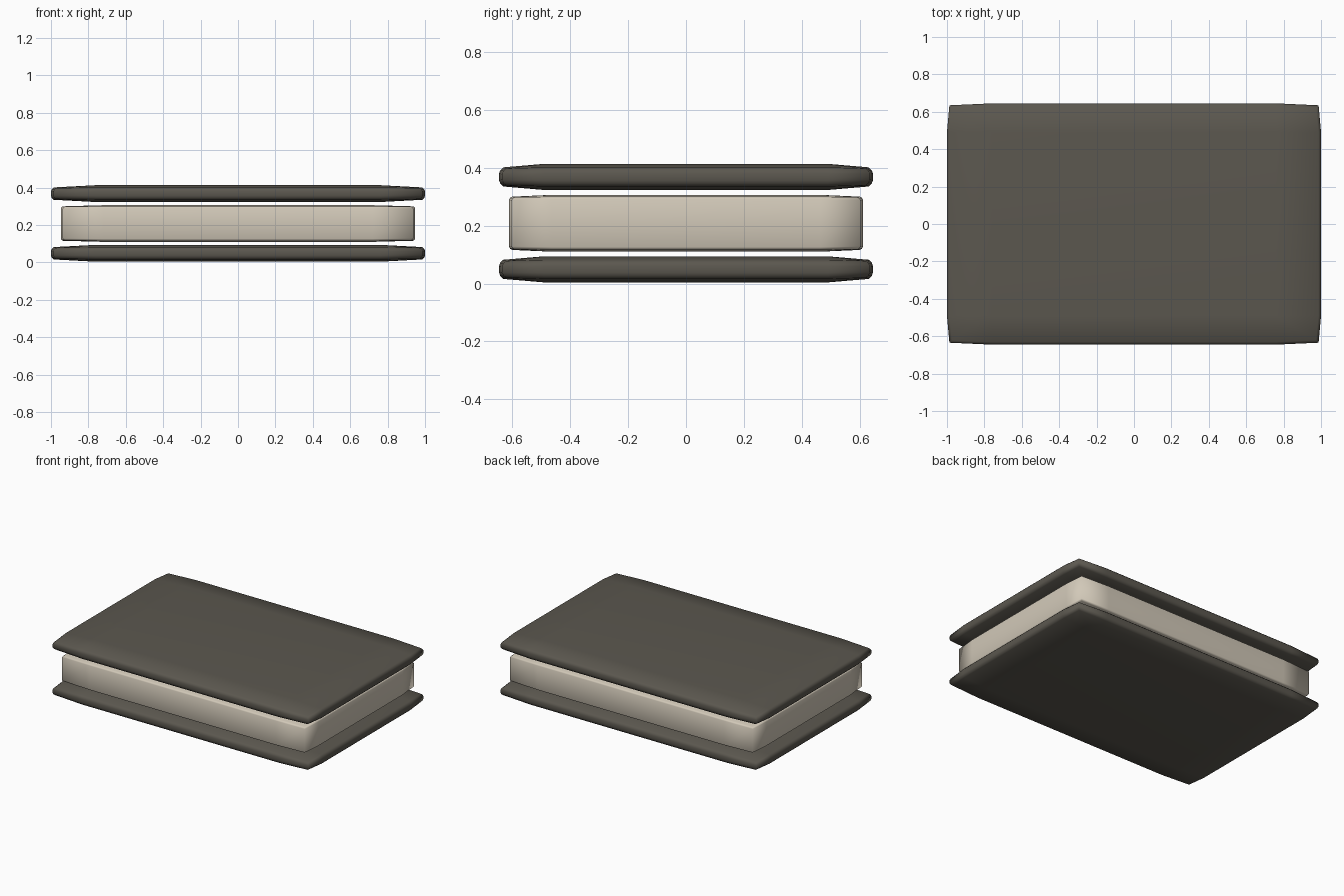
import bpy, bmesh

if "Cube" in bpy.data.objects:
    bpy.data.objects.remove(bpy.data.objects["Cube"])


def material(name, color):
    m = bpy.data.materials.new(name)
    m.diffuse_color = (*color, 1)
    m.use_nodes = True
    m.node_tree.nodes["Principled BSDF"].inputs["Base Color"].default_value = m.diffuse_color
    return m


def outline(x, y, fx, fy, inset):
    # rectangle with long flat sides that pull in slightly at the corners
    cx, cy = x - inset, y - inset * 0.8
    quarter = [(x, fy), (cx, cy), (fx, y)]
    pts = list(quarter)
    pts += [(-a, b) for a, b in reversed(quarter)]
    pts += [(-a, -b) for a, b in quarter]
    pts += [(a, -b) for a, b in reversed(quarter)]
    return pts


def slab(name, zc, x, y, half, rim, inset, mat):
    # rim: (pull-in, height, corner height) from the middle of the edge upward
    fx, fy = x * 0.76, y * 0.76
    upper = []
    for pull, h, ch in rim:
        pts = outline(x - pull, y - pull, fx, fy, inset)
        upper.append([(px, py, ch if i % 3 == 1 else h)
                      for i, (px, py) in enumerate(pts)])
    # flat centre: each corner triple collapses onto one point
    upper.append([(fx if px > 0 else -fx, fy if py > 0 else -fy, half)
                  for px, py, _ in upper[0]])
    lower = [[(a, b, -c) for a, b, c in ring] for ring in reversed(upper)]
    bm = bmesh.new()
    rings = [[bm.verts.new((a, b, c + zc)) for a, b, c in ring]
             for ring in lower + upper]
    n = len(rings[0])
    for r0, r1 in zip(rings, rings[1:]):
        for i in range(n):
            j = (i + 1) % n
            bm.faces.new((r0[i], r0[j], r1[j], r1[i]))
    bm.faces.new(rings[-1][1::3])
    bm.faces.new(rings[0][1::3][::-1])
    bmesh.ops.remove_doubles(bm, verts=bm.verts, dist=0.0005)
    bmesh.ops.recalc_face_normals(bm, faces=bm.faces)
    for f in bm.faces:
        f.smooth = True
    me = bpy.data.meshes.new(name)
    bm.to_mesh(me)
    bm.free()
    me.materials.append(mat)
    ob = bpy.data.objects.new(name, me)
    bpy.context.collection.objects.link(ob)


cover = material("dark grey brown", (0.105, 0.096, 0.078))
paper = material("cream paper", (0.64, 0.58, 0.48))

# two pillowed covers
cover_rim = [(0.0, 0.012, 0.01), (0.004, 0.023, 0.021), (0.014, 0.033, 0.029)]
slab("bottom_cover", 0.049, 1.0, 0.645, 0.045, cover_rim, 0.013, cover)
slab("top_cover", 0.368, 1.0, 0.645, 0.045, cover_rim, 0.013, cover)

# page block floating between them
page_rim = [(0.0, 0.082, 0.08), (0.003, 0.088, 0.086), (0.010, 0.092, 0.09)]
slab("page_block", 0.208, 0.947, 0.61, 0.098, page_rim, 0.010, paper)
